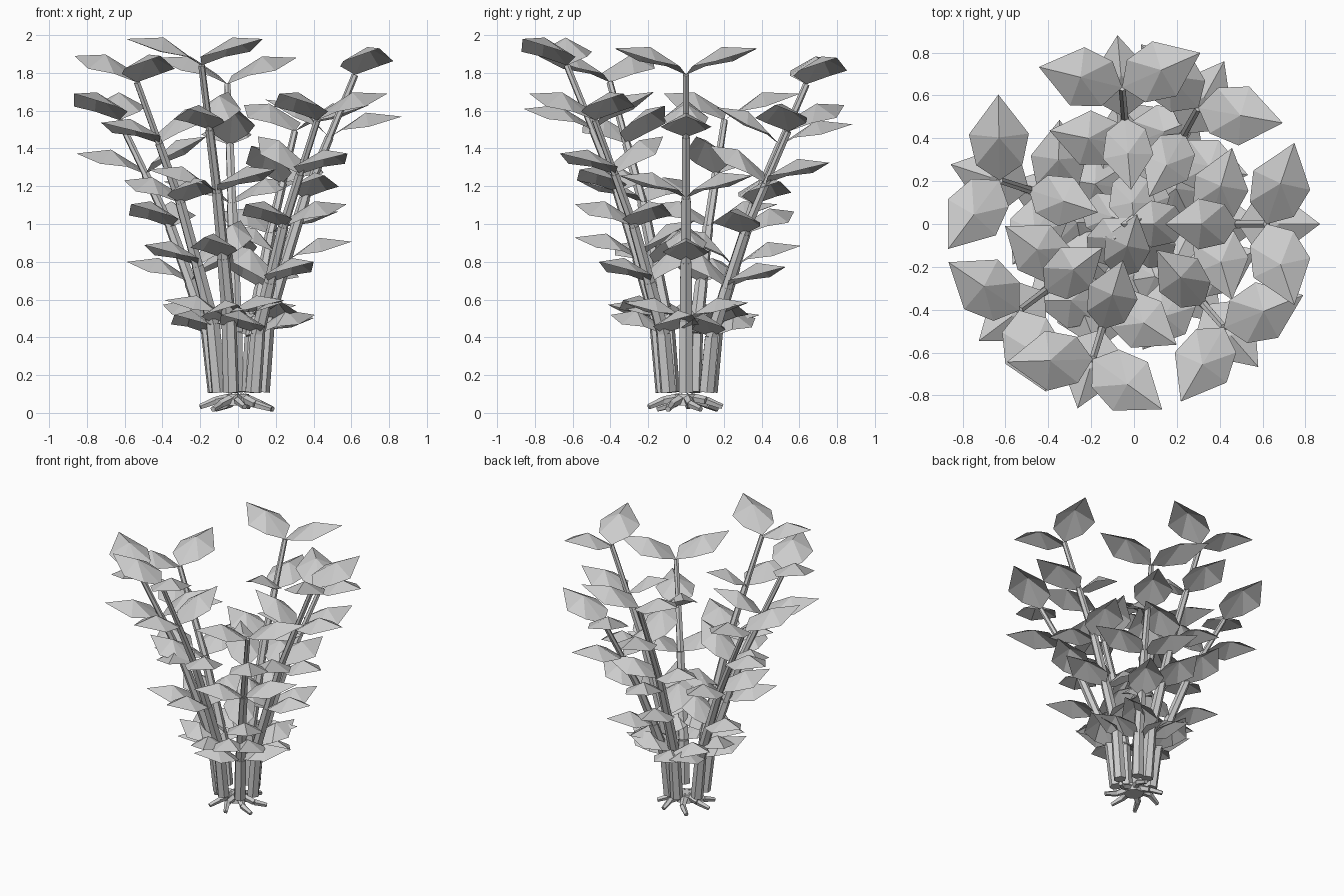
import bpy
import bmesh
import math
from mathutils import Vector

default = bpy.data.objects.get("Cube")
if default:
    bpy.data.objects.remove(default)

grey = bpy.data.materials.new("plain_grey")
grey.use_nodes = True
colour = (0.6, 0.6, 0.6, 1)
grey.diffuse_color = colour
grey.node_tree.nodes["Principled BSDF"].inputs["Base Color"].default_value = colour


def finish(bm, name):
    mesh = bpy.data.meshes.new(name)
    bm.to_mesh(mesh)
    bm.free()
    mesh.materials.append(grey)
    obj = bpy.data.objects.new(name, mesh)
    bpy.context.collection.objects.link(obj)


def tube(bm, start, end, r1, r2, sides=6):
    """Closed tapered prism between two points."""
    axis = end - start
    turn = axis.to_track_quat("Z", "Y").to_matrix().to_4x4()
    turn.translation = (start + end) / 2
    bmesh.ops.create_cone(bm, cap_ends=True, segments=sides, radius1=r1,
                          radius2=r2, depth=axis.length, matrix=turn)


def polar(angle, radius, z):
    return Vector((radius * math.cos(angle), radius * math.sin(angle), z))


def leaf(bm, base, angle, length, rise):
    """Folded leaf: arched midrib with drooping faceted edges."""
    along = polar(angle, 1, 0)
    side = polar(angle + math.pi / 2, 1, 0)
    up = Vector((0, 0, 1))

    def point(t, width, z):
        return bm.verts.new(base + along * (t * length) + side * (width * length) + up * z)

    root = point(0, 0, 0)
    mid = point(0.5, 0, rise * 0.55 + 0.07)
    tip = point(1, 0, rise)
    for s in (1, -1):
        inner = point(0.18, s * 0.27, rise * 0.18 + 0.02)
        outer = point(0.54, s * 0.35, rise * 0.55 - 0.005)
        for tri in ((root, inner, mid), (inner, outer, mid), (outer, tip, mid)):
            bm.faces.new(tri if s < 0 else tri[::-1])


# Stems: direction in degrees, reach and height of the tip
stems = {
    "right_side": (0, 0.62, 1.79),
    "back_left": (61, 0.62, 1.49),
    "back": (95, 0.64, 1.74),
    "back_right": (162, 0.66, 1.55),
    "front_right": (-143, 0.67, 1.75),
    "front": (-107, 0.66, 1.84),
    "front_left": (-49, 0.64, 1.55),
}
# Joints along a stem, as fractions of its reach and height
joints = ((0.25, 0.27), (0.40, 0.445), (0.57, 0.635), (0.78, 0.815), (1, 1))

for name, (degrees, reach, height) in stems.items():
    angle = math.radians(degrees)
    stalk = bmesh.new()
    leaves = bmesh.new()
    below = polar(angle, 0.125, 0.11)
    for i, (out, up) in enumerate(joints):
        joint = polar(angle, out * reach, up * height)
        radius = 0.047 - 0.0065 * i
        tube(stalk, below, joint, radius * 0.92, radius * 0.85)
        below = joint
        # Leaf pairs alternate between sideways and in-line with the lean
        length = 0.34 + 0.015 * i
        if i % 2 == 0:
            spread = math.radians(76 - i * 1.2)
            for s in (1, -1):
                leaf(leaves, joint, angle + s * spread, length, 0.10 + 0.01 * i)
        else:
            leaf(leaves, joint, angle, length, 0.11)
            leaf(leaves, joint, angle + math.pi, length * 0.88, 0.2)
    finish(stalk, name + "_stem")
    finish(leaves, name + "_leaves")

# Root crown with bent spreading roots
crown = bmesh.new()
tube(crown, Vector((0, 0, 0.04)), Vector((0, 0, 0.1)), 0.07, 0.06, 7)
finish(crown, "root_crown")
roots = bmesh.new()
for k in range(7):
    a = math.tau * k / 7 + 0.2
    knee = polar(a, 0.12, 0.045 + 0.02 * (k % 2))
    tube(roots, polar(a, 0.03, 0.08), knee, 0.026, 0.022, 5)
    tube(roots, knee, polar(a + 0.2, 0.2, 0.02 + 0.012 * (k % 2)), 0.022, 0.015, 5)
finish(roots, "roots")
